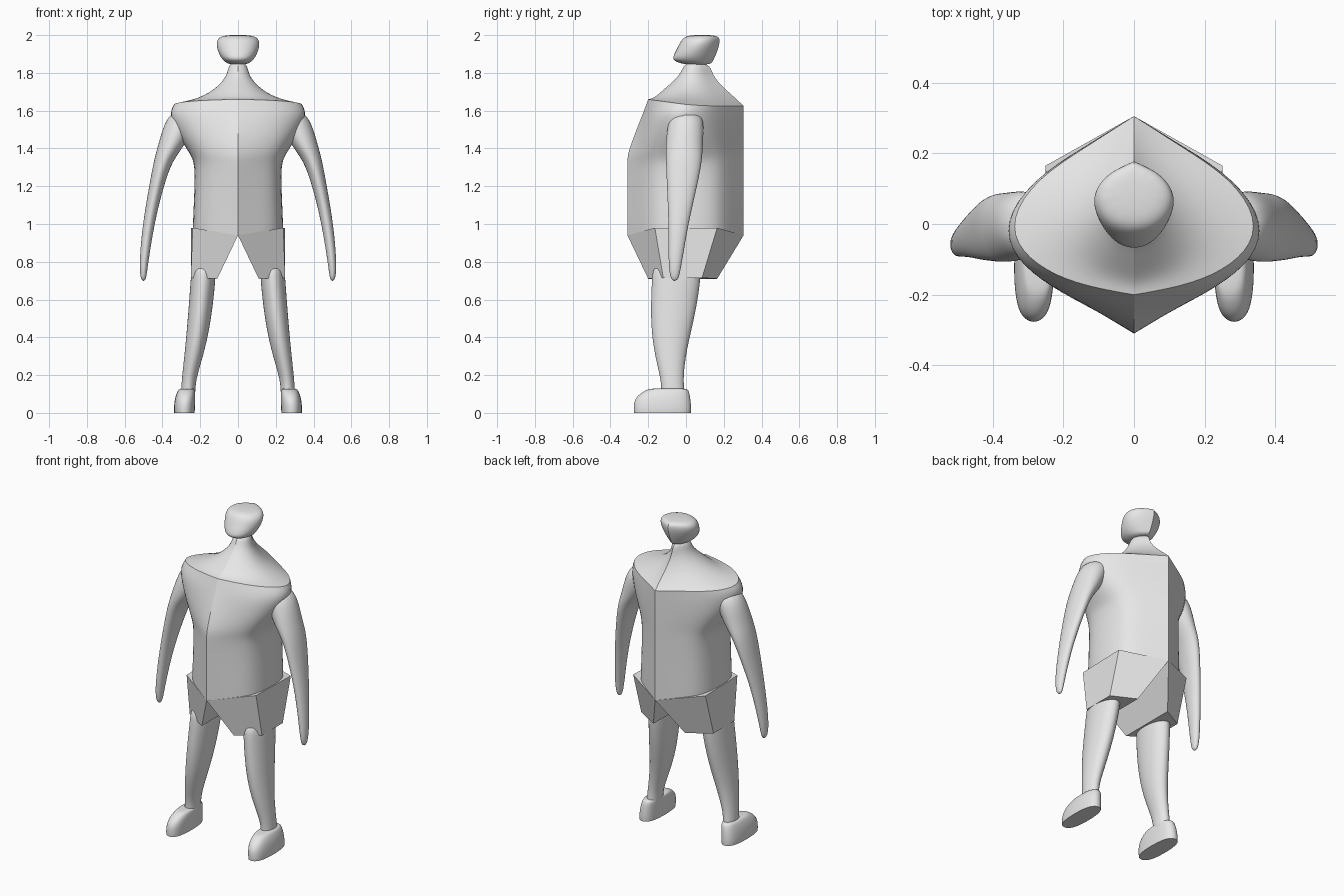
import bpy, bmesh, math

if "Cube" in bpy.data.objects:
    bpy.data.objects.remove(bpy.data.objects["Cube"])

grey = bpy.data.materials.new("plain grey")
grey.diffuse_color = (0.8, 0.8, 0.8, 1)
grey.use_nodes = True
grey.node_tree.nodes["Principled BSDF"].inputs["Base Color"].default_value = grey.diffuse_color


def finish(name, bm, smooth=True, subdivide=2, mirror=False):
    bmesh.ops.recalc_face_normals(bm, faces=bm.faces)
    for f in bm.faces:
        f.smooth = smooth
    mesh = bpy.data.meshes.new(name)
    bm.to_mesh(mesh)
    bm.free()
    mesh.materials.append(grey)
    ob = bpy.data.objects.new(name, mesh)
    bpy.context.collection.objects.link(ob)
    if mirror:
        ob.modifiers.new("mirror", 'MIRROR').use_clip = False
    if subdivide:
        sub = ob.modifiers.new("rounding", 'SUBSURF')
        sub.levels = sub.render_levels = subdivide
    return ob


def loft(name, rings, is_sharp=lambda a, b: False, mirror=False):
    """Skin closed rings, cap both ends and crease the chosen edges."""
    bm = bmesh.new()
    rows = [[bm.verts.new(p) for p in ring] for ring in rings]
    n = len(rows[0])
    for a, b in zip(rows, rows[1:]):
        for i in range(n):
            j = (i + 1) % n
            bm.faces.new((a[i], a[j], b[j], b[i]))
    bm.faces.new(rows[0])
    bm.faces.new(rows[-1])
    where = {v: (r, i) for r, row in enumerate(rows) for i, v in enumerate(row)}
    crease = bm.edges.layers.float.get("crease_edge") or bm.edges.layers.float.new("crease_edge")
    for e in bm.edges:
        if is_sharp(where[e.verts[0]], where[e.verts[1]]):
            e[crease] = 1.0
            e.smooth = False
    return finish(name, bm, mirror=mirror)


# Half outlines, front ridge to back ridge (x, y in units of half size)
BELLY = [(0, -1), (.48, -.77), (.86, -.58), (1.02, -.26), (1.02, .26), (.86, .58), (.48, .77), (0, 1)]
YOKE = [(0, -1), (.3, -.93), (.64, -.8), (.94, -.52), (1.02, -.15), (.8, .3), (.4, .65), (0, 1)]
SKULL = [(0, -1), (.47, -.9), (.83, -.62), (1.03, -.15), (.97, .25), (.72, .6), (.38, .82), (0, 1)]
BACK = 7


def section(z, front, back, w, shape, other=None, k=0, tilt=0):
    mid, half = (front + back) / 2, (back - front) / 2
    pts = []
    for (ax, ay), (bx, by) in zip(shape, other or shape):
        x, y = ax + (bx - ax) * k, ay + (by - ay) * k
        pts.append((x * w, mid + y * half, z + tilt * max(0, -y)))
    return pts + [(-x, y, zz) for x, y, zz in pts[-2:0:-1]]


# Torso with front and back ridges, sloping up into the neck
torso = [(.94, -.31, .305, .235, 0), (1.0, -.31, .305, .236, 0), (1.2, -.31, .305, .226, 0),
         (1.32, -.31, .305, .226, 0), (1.37, -.31, .305, .25, .15), (1.46, -.277, .305, .315, .5),
         (1.55, -.242, .305, .36, .85), (1.6, -.222, .305, .365, 1), (1.625, -.2, .305, .345, 1),
         (1.668, -.165, .26, .2, 1), (1.72, -.11, .2, .115, 1), (1.79, -.025, .135, .053, 1),
         (1.86, -.01, .13, .052, 1)]
RIM = 8
loft("torso",
     [section(z, f, b, w, BELLY, YOKE, k, .035 if i == RIM else 0)
      for i, (z, f, b, w, k) in enumerate(torso)],
     lambda a, b: (a[1] == b[1] and a[1] in (0, BACK))
     or (a[0] == b[0] and a[0] in (0, RIM)))

# Head: round at the front, pointed at the back
skull = [(1.842, 0, .13, .045), (1.862, -.073, .142, .075), (1.89, -.072, .156, .097),
         (1.94, -.045, .175, .115), (1.98, -.025, .18, .112), (2.002, .01, .165, .075)]
loft("head", [section(z, f, b, w, SKULL) for z, f, b, w in skull],
     lambda a, b: a[1] == b[1] == BACK)

# Angular shorts: each leg is a faceted block, meeting at the crotch
bm = bmesh.new()
top = [(0, -.31, .94), (.24, -.165, .98), (.25, .165, .98), (0, .305, .94)]
hem = [(.11, -.2, .71), (.25, -.12, .715), (.25, .085, .715), (.11, .165, .71)]
t, h = [[bm.verts.new(p) for p in row] for row in (top, hem)]
for i in range(4):
    j = (i + 1) % 4
    bm.faces.new((t[i], t[j], h[j], h[i]))
bm.faces.new(t)
bm.faces.new(h)
finish("shorts", bm, smooth=False, subdivide=0, mirror=True)


def oval(x, y, z, rx, ry, power=2.0, n=12):
    pts = []
    for i in range(n):
        c, s = math.cos(2 * math.pi * i / n), math.sin(2 * math.pi * i / n)
        pts.append((x + rx * math.copysign(abs(c) ** (2 / power), c),
                    y + ry * math.copysign(abs(s) ** (2 / power), s), z))
    return pts


# Tapering arms
arm = [(.27, 0, 1.6, .08, .08), (.31, 0, 1.53, .085, .1), (.35, -.01, 1.42, .075, .103),
       (.395, -.01, 1.34, .052, .1), (.43, -.02, 1.21, .04, .085), (.475, -.04, 1.0, .032, .053),
       (.502, -.06, .77, .024, .036), (.5, -.06, .695, .013, .018)]
loft("arm", [oval(*s) for s in arm], mirror=True)

# Legs leaning outwards
leg = [(.18, -.05, .8, .066, .13), (.184, -.05, .71, .069, .136), (.203, -.072, .5, .065, .122),
       (.228, -.085, .33, .055, .09), (.258, -.075, .19, .04, .063), (.263, -.07, .13, .039, .063),
       (.265, -.07, .08, .04, .065)]
loft("leg", [oval(*s) for s in leg], mirror=True)

# Flat-soled feet
foot = [(.284, -.125, 0, .056, .156), (.284, -.125, .025, .058, .158), (.28, -.125, .08, .056, .153),
        (.272, -.1, .123, .047, .118), (.27, -.09, .13, .036, .09)]
loft("foot", [oval(*s, power=2.6) for s in foot],
     lambda a, b: a[0] == b[0] == 0, mirror=True)
